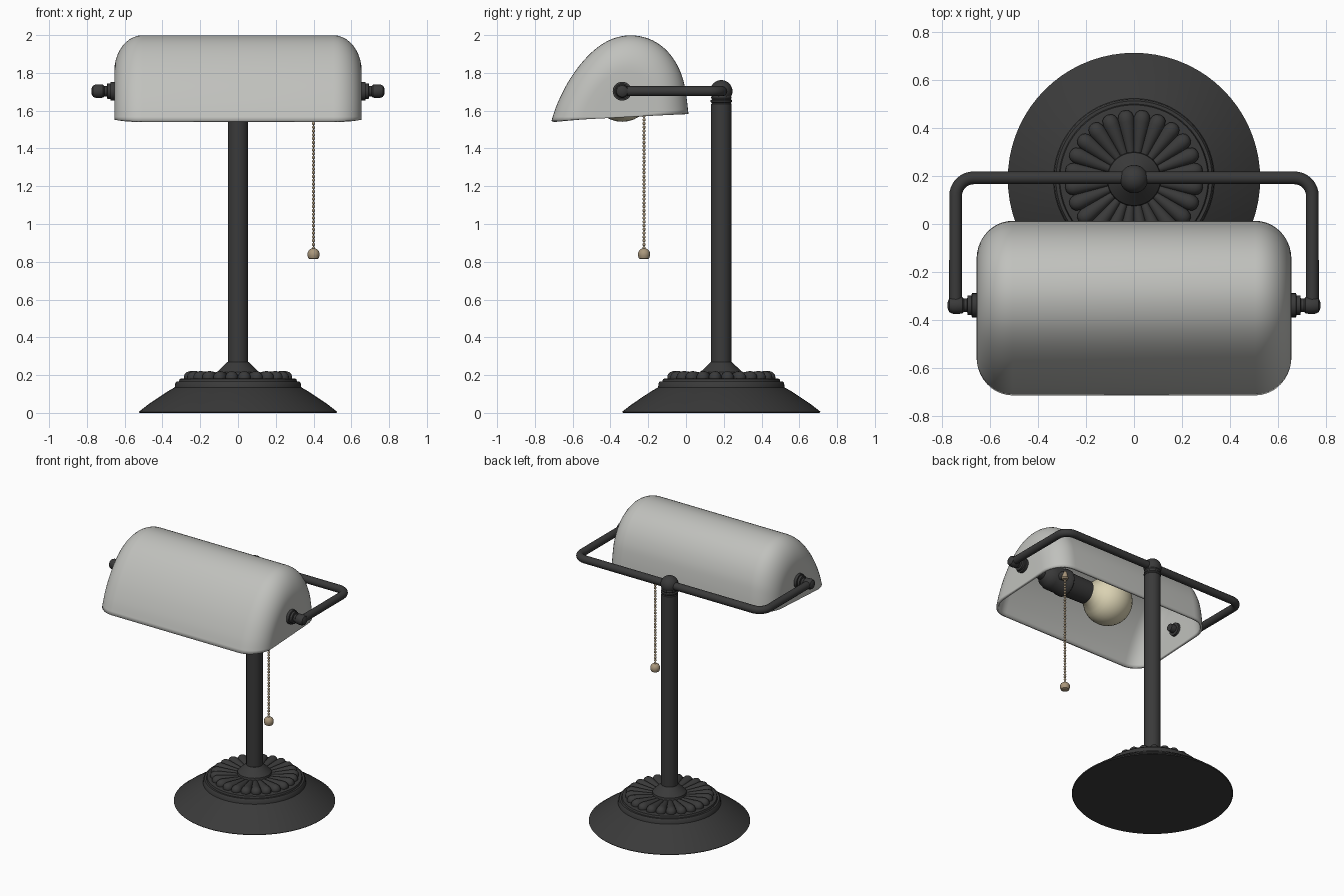
import bpy, bmesh, math
from mathutils import Matrix, Vector

if "Cube" in bpy.data.objects:
    bpy.data.objects.remove(bpy.data.objects["Cube"])


def material(name, rgb):
    m = bpy.data.materials.new(name)
    m.diffuse_color = (*rgb, 1)
    m.use_nodes = True
    m.node_tree.nodes["Principled BSDF"].inputs["Base Color"].default_value = m.diffuse_color
    return m


DARK = material("dark_metal", (0.042, 0.042, 0.042))
GLASS = material("pale_grey_shade", (0.53, 0.535, 0.51))
CREAM = material("cream_bulb", (0.72, 0.66, 0.46))
TAN = material("tan_chain", (0.40, 0.31, 0.20))

POLE_Y, AXIS_Y, AXIS_Z = 0.187, -0.338, 1.703
ALONG_X = Matrix.Rotation(math.pi / 2, 4, 'Y')


def finish(name, bm, mat, angle=35):
    me = bpy.data.meshes.new(name)
    bm.to_mesh(me)
    bm.free()
    ob = bpy.data.objects.new(name, me)
    bpy.context.collection.objects.link(ob)
    me.materials.append(mat)
    smooth(ob, angle)
    return ob


def smooth(ob, angle):
    bpy.ops.object.select_all(action='DESELECT')
    ob.select_set(True)
    bpy.context.view_layer.objects.active = ob
    bpy.ops.object.shade_smooth_by_angle(angle=math.radians(angle))


def lathe(bm, profile, matrix, sides=32):
    """Revolve (radius, height) points round local z, closing both ends."""
    rings = []
    for r, h in profile:
        rings.append([bm.verts.new(matrix @ Vector((r * math.cos(a), r * math.sin(a), h)))
                      for a in (2 * math.pi * i / sides for i in range(sides))])
    faces = [bm.faces.new(rings[0]), bm.faces.new(rings[-1])]
    for a, b in zip(rings, rings[1:]):
        for i in range(sides):
            j = (i + 1) % sides
            faces.append(bm.faces.new((a[i], a[j], b[j], b[i])))
    bmesh.ops.recalc_face_normals(bm, faces=faces)


def turned(name, profile, matrix, mat, sides=32):
    bm = bmesh.new()
    lathe(bm, profile, matrix, sides)
    return finish(name, bm, mat)


def at(x, y, z):
    return Matrix.Translation((x, y, z))


def ball(bm, pos, r, u=24, v=16):
    bmesh.ops.create_uvsphere(bm, u_segments=u, v_segments=v, radius=r, matrix=at(*pos))


# Base dish with stepped rim and central cone
turned("base", [(0.52, 0), (0.525, 0.006), (0.475, 0.045), (0.42, 0.082), (0.37, 0.115),
                (0.335, 0.135), (0.332, 0.158), (0.325, 0.167), (0.312, 0.167), (0.308, 0.18),
                (0.295, 0.182), (0.115, 0.185), (0.11, 0.217), (0.055, 0.27)],
       at(0, POLE_Y, 0), DARK, 72)

# Ring of petals on the base
bm = bmesh.new()
for i in range(24):
    turn = Matrix.Rotation(2 * math.pi * (i + 0.5) / 24, 4, 'Z')
    lathe(bm, [(0.016, 0.10), (0.025, 0.17), (0.034, 0.24), (0.034, 0.258), (0.028, 0.275),
               (0.017, 0.285), (0.004, 0.288)], at(0, POLE_Y, 0.187) @ turn @ ALONG_X, 14)
finish("base_petals", bm, DARK)

# Pole with collars and top ball
turned("pole", [(0.054, 0.26), (0.054, 1.635), (0.05, 1.64), (0.057, 1.647), (0.057, 1.655),
                (0.05, 1.66), (0.054, 1.668), (0.05, 1.69)], at(0, POLE_Y, 0), DARK)
bm = bmesh.new()
ball(bm, (0, POLE_Y, AXIS_Z), 0.059)
finish("pole_ball", bm, DARK)

# Bent arm
X, R = 0.742, 0.075
right = [(X, AXIS_Y)]
for i in range(9):
    a = math.pi / 2 * i / 8
    right.append((X - R + R * math.cos(a), POLE_Y + 0.005 - R + R * math.sin(a)))
path = right + [(-x, y) for x, y in reversed(right)]
cu = bpy.data.curves.new("arm", 'CURVE')
cu.dimensions = '3D'
cu.bevel_depth, cu.bevel_resolution, cu.use_fill_caps = 0.0265, 4, True
sp = cu.splines.new('POLY')
sp.points.add(len(path) - 1)
for p, (x, y) in zip(sp.points, path):
    p.co = (x, y, AXIS_Z, 1)
arm = bpy.data.objects.new("arm", cu)
bpy.context.collection.objects.link(arm)
cu.materials.append(DARK)
bpy.ops.object.select_all(action='DESELECT')
arm.select_set(True)
bpy.context.view_layer.objects.active = arm
bpy.ops.object.convert(target='MESH')
smooth(bpy.context.object, 35)

# Pivot knobs through both ends of the shade
for side, label in ((1, "right"), (-1, "left")):
    turned("pivot_" + label,
           [(0.025, 0.585), (0.028, 0.60), (0.028, 0.62), (0.045, 0.622), (0.045, 0.64),
            (0.05, 0.655), (0.05, 0.674), (0.041, 0.676), (0.041, 0.692), (0.028, 0.694),
            (0.028, 0.708), (0.034, 0.714), (0.036, 0.73), (0.036, 0.752), (0.030, 0.767),
            (0.018, 0.774), (0.004, 0.776)],
           at(0, AXIS_Y, AXIS_Z) @ Matrix.Scale(side, 4, (1, 0, 0)) @ ALONG_X, DARK, 28)

# Shade: smooth side profile swept along x, shrinking round the ends
key = [Vector(p) for p in [(-0.713, 1.545), (-0.68, 1.64), (-0.625, 1.75), (-0.555, 1.85),
                           (-0.475, 1.93), (-0.39, 1.98), (-0.295, 1.999), (-0.20, 1.982),
                           (-0.12, 1.935), (-0.06, 1.865), (-0.02, 1.78), (0.0, 1.69),
                           (0.013, 1.583)]]
ext = [2 * key[0] - key[1]] + key + [2 * key[-1] - key[-2]]
profile = []
for p0, p1, p2, p3 in zip(ext, ext[1:], ext[2:], ext[3:]):
    for t in (0, 0.25, 0.5, 0.75):
        profile.append(0.5 * (2 * p1 + (p2 - p0) * t + (2 * p0 - 5 * p1 + 4 * p2 - p3) * t * t
                              + (3 * p1 - p0 - 3 * p2 + p3) * t ** 3))
profile.append(key[-1])
centre = (key[0] + key[-1]) / 2
stations = [(0.655, 0.25), (0.655, 0.4)]
for i in range(11):
    a = math.pi / 2 * (1 - i / 10)
    stations.append((0.655 - 0.15 * (1 - math.sin(a)), 1 - 0.44 * (1 - math.cos(a))))
stations += [(-x, s) for x, s in reversed(stations)]
bm = bmesh.new()
rows = [[bm.verts.new((x, *(centre + (p - centre) * s))) for p in profile] for x, s in stations]
for a, b in zip(rows, rows[1:]):
    for i in range(len(profile) - 1):
        bm.faces.new((a[i], a[i + 1], b[i + 1], b[i]))
for row in (rows[0], rows[-1]):
    bm.faces.new(row)
bmesh.ops.recalc_face_normals(bm, faces=bm.faces[:])
bm.normal_update()
if max(bm.faces, key=lambda f: f.calc_center_median().z).normal.z < 0:
    bmesh.ops.reverse_faces(bm, faces=bm.faces[:])
shade = finish("shade", bm, GLASS, 40)
mod = shade.modifiers.new("thickness", 'SOLIDIFY')
mod.thickness, mod.offset = 0.016, -1

# Socket and bulb along the pivot axis
turned("socket", [(0.06, 0.12), (0.078, 0.125), (0.08, 0.29), (0.092, 0.30), (0.092, 0.33),
                  (0.085, 0.34), (0.085, 0.43), (0.07, 0.47), (0.04, 0.50), (0.035, 0.63)],
       at(0, AXIS_Y, AXIS_Z) @ ALONG_X, DARK)
bulb = [(0.065, 0.15), (0.07, 0.12), (0.088, 0.085)]
bulb += [(0.162 * math.sin(a), -0.06 + 0.162 * math.cos(a))
         for a in (math.radians(44 + 135 * i / 14) for i in range(15))]
turned("bulb", bulb, at(0, AXIS_Y, AXIS_Z) @ ALONG_X, CREAM)

# Pull chain: switch stub, outlet, beads and end weight
CX, CY = 0.40, -0.222
turned("switch_stub", [(0.025, 0), (0.025, 0.09), (0.018, 0.10)],
       at(CX, AXIS_Y + 0.02, 1.685) @ Matrix.Rotation(-math.pi / 2, 4, 'X'), DARK, 16)
turned("chain_outlet", [(0.020, 1.645), (0.024, 1.655), (0.018, 1.675), (0.012, 1.70)],
       at(CX, CY, 0), TAN, 16)
bm = bmesh.new()
for i in range(40):
    ball(bm, (CX, CY, 0.872 + 0.02 * i), 0.0088, 10, 6)
lathe(bm, [(0.003, 0.86), (0.003, 1.66)], at(CX, CY, 0), 6)
finish("pull_chain", bm, TAN)
turned("chain_weight", [(0.022, 0.815), (0.027, 0.818), (0.032, 0.832), (0.032, 0.846),
                        (0.026, 0.86), (0.014, 0.869), (0.004, 0.872)],
       at(CX, CY, 0), TAN, 20)
